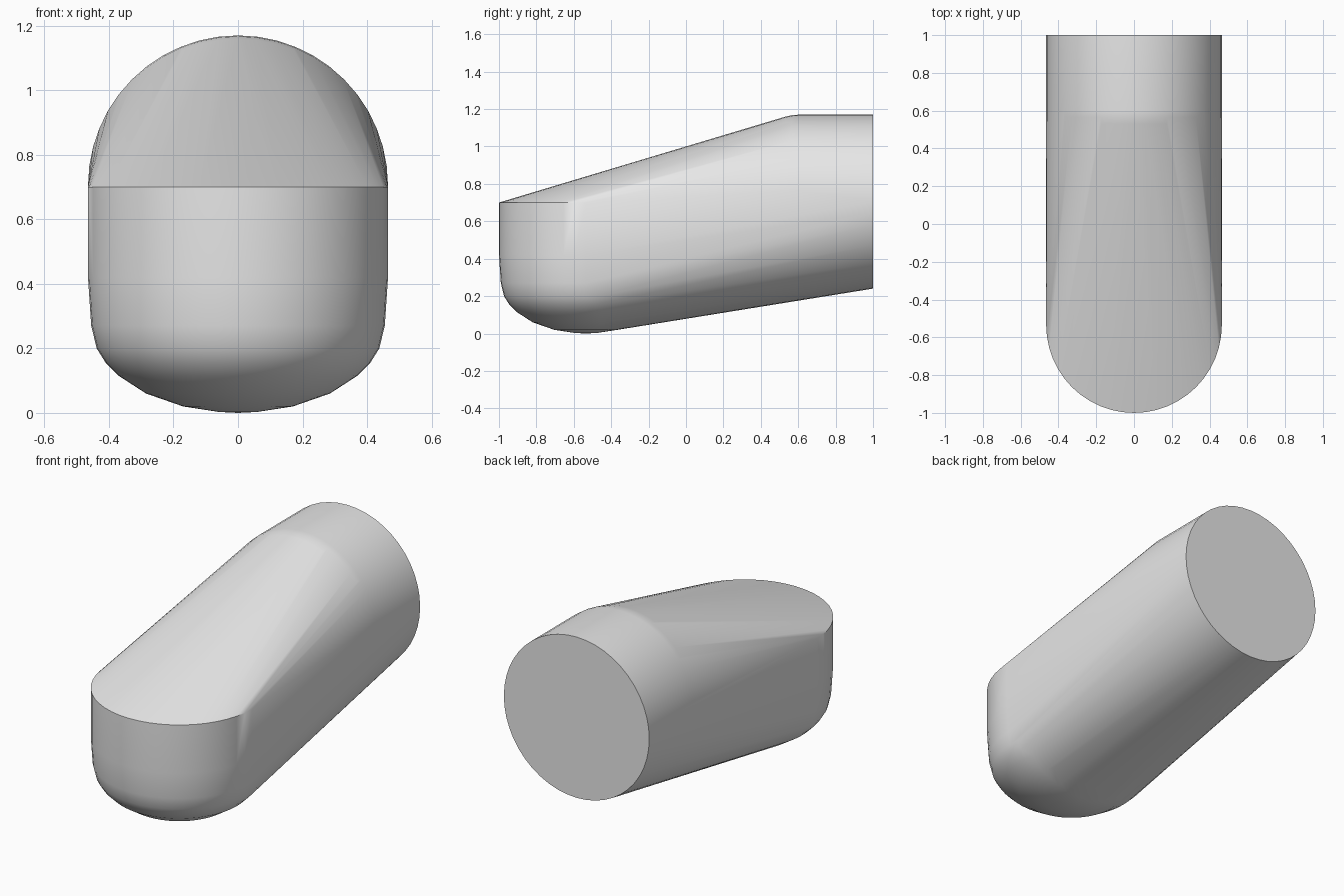
import bpy
import bmesh
import math

if "Cube" in bpy.data.objects:
    bpy.data.objects.remove(bpy.data.objects["Cube"], do_unlink=True)

SEGMENTS = 48
R = 0.465            # shared radius of nose and rear barrel
NOSE_Y = -0.535      # vertical axis of the rounded nose
BARREL_Z = 0.705     # horizontal axis of the rear barrel

grey = bpy.data.materials.new("light grey")
grey.use_nodes = True
grey.diffuse_color = (0.8, 0.8, 0.8, 1)
grey.node_tree.nodes["Principled BSDF"].inputs["Base Color"].default_value = (0.8, 0.8, 0.8, 1)

bm = bmesh.new()


def ring(radius, place):
    """Add a ring of points; place maps circle coordinates to 3D."""
    for i in range(SEGMENTS):
        a = 2 * math.pi * i / SEGMENTS
        bm.verts.new(place(radius * math.cos(a), radius * math.sin(a)))


# Nose: upright rounded cup, flat on top
cup = [(R, 0.70), (R, 0.42), (0.455, 0.27), (0.438, 0.20), (0.41, 0.155),
       (0.37, 0.115), (0.285, 0.06), (0.17, 0.02), (0.06, 0.003)]
for radius, z in cup:
    ring(radius, lambda u, v: (u, NOSE_Y + v, z))
bm.verts.new((0, NOSE_Y, 0))

# Rear barrel: horizontal cylinder with a softened front shoulder
for radius, y in [(0.454, 0.53), (0.462, 0.565), (R, 0.60), (R, 1.0)]:
    ring(radius, lambda u, v: (u, y, BARREL_Z + v))

# Stretch one skin over nose and barrel
hull = bmesh.ops.convex_hull(bm, input=bm.verts[:])
inside = {g for g in hull["geom_interior"] + hull["geom_unused"]
          if isinstance(g, bmesh.types.BMVert)}
bmesh.ops.delete(bm, geom=list(inside), context="VERTS")
bmesh.ops.dissolve_limit(bm, angle_limit=math.radians(0.3),
                         verts=bm.verts[:], edges=bm.edges[:])
bmesh.ops.recalc_face_normals(bm, faces=bm.faces[:])

mesh = bpy.data.meshes.new("rounded_body")
bm.to_mesh(mesh)
bm.free()
mesh.materials.append(grey)
body = bpy.data.objects.new("rounded_body", mesh)
bpy.context.collection.objects.link(body)

bpy.ops.object.select_all(action="DESELECT")
body.select_set(True)
bpy.context.view_layer.objects.active = body
bpy.ops.object.shade_smooth_by_angle(angle=math.radians(30))
